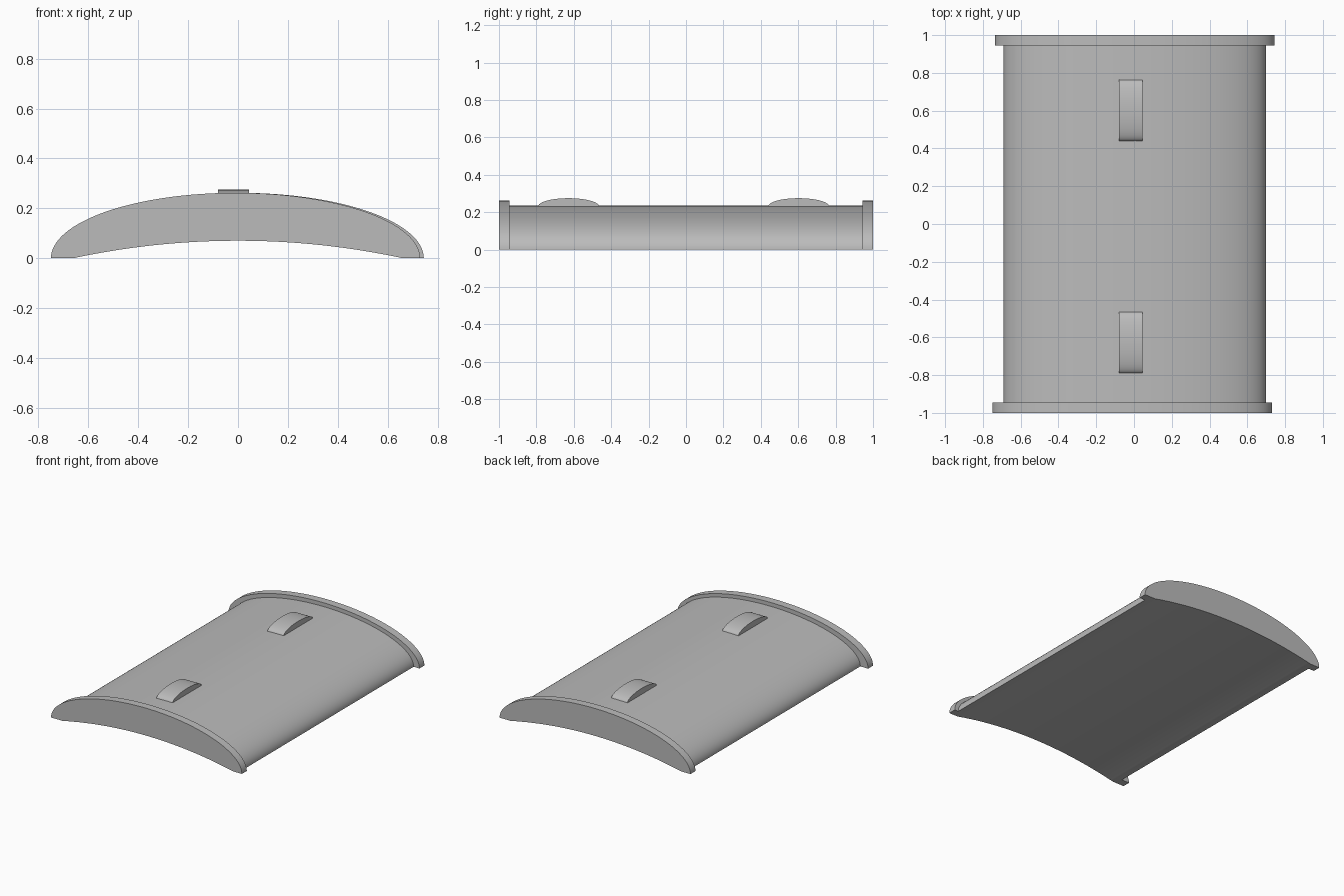
import bpy
import math

cube = bpy.data.objects.get("Cube")
if cube:
    bpy.data.objects.remove(cube, do_unlink=True)

grey = bpy.data.materials.new("plain grey")
grey.use_nodes = True
GREY = (0.5, 0.5, 0.5, 1)
grey.diffuse_color = GREY
grey.node_tree.nodes["Principled BSDF"].inputs["Base Color"].default_value = GREY


def prism(name, outline, place, start, end):
    """Extrude a closed 2D outline between two positions on the third axis."""
    n = len(outline)
    verts = [place(u, v, w) for w in (start, end) for u, v in outline]
    faces = [tuple(range(n)), tuple(range(2 * n - 1, n - 1, -1))]
    for i in range(n):
        j = (i + 1) % n
        faces.append((j, i, n + i, n + j))
    mesh = bpy.data.meshes.new(name)
    mesh.from_pydata(verts, [], faces)
    mesh.materials.append(grey)
    obj = bpy.data.objects.new(name, mesh)
    bpy.context.collection.objects.link(obj)
    bpy.ops.object.select_all(action="DESELECT")
    obj.select_set(True)
    bpy.context.view_layer.objects.active = obj
    bpy.ops.object.mode_set(mode="EDIT")
    bpy.ops.mesh.select_all(action="SELECT")
    bpy.ops.mesh.normals_make_consistent(inside=False)
    bpy.ops.object.mode_set(mode="OBJECT")
    bpy.ops.object.shade_smooth_by_angle(angle=math.radians(30))
    return obj


def half_ellipse(centre, half_width, base, height, steps):
    return [(centre + half_width * math.cos(math.pi * i / steps),
             base + height * math.sin(math.pi * i / steps))
            for i in range(steps + 1)]


def vault(centre, half_width, height, inner=0.66, rise=0.07, steps=64):
    """Elliptical top with a shallow arched underside and flat feet."""
    radius = (inner ** 2 + rise ** 2) / (2 * rise)
    under = []
    for i in range(steps + 1):
        x = inner * (2 * i / steps - 1)
        under.append((x, max(0, math.sqrt(radius ** 2 - x ** 2) - radius + rise)))
    return half_ellipse(centre, half_width, 0, height, steps) + under


def along_y(u, v, w):
    return (u, w, v)


def along_x(u, v, w):
    return (w, u, v)


# Curved roof shell and its two raised end rims
prism("roof_shell", vault(0.005, 0.695, 0.235), along_y, -0.95, 0.95)
prism("front_rim", vault(-0.01, 0.74, 0.262), along_y, -1.0, -0.945)
prism("back_rim", vault(0.005, 0.74, 0.262), along_y, 0.945, 1.0)

# Rounded vents along the ridge
for name, y in (("front_vent", -0.628), ("back_vent", 0.602)):
    prism(name, half_ellipse(y, 0.162, 0.232, 0.043, 24), along_x, -0.08, 0.045)
